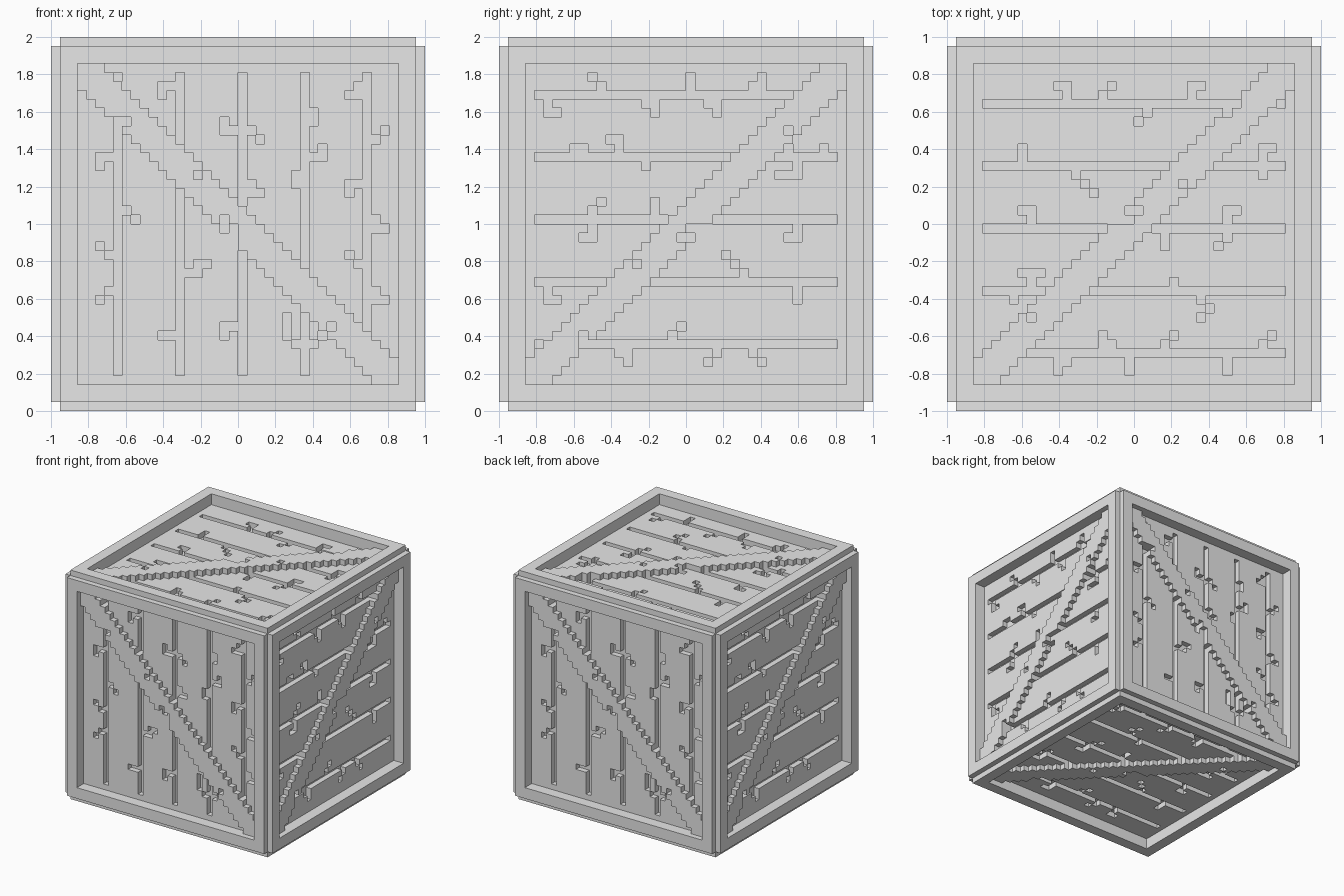
import bpy
import bmesh
from mathutils import Matrix, Vector

if "Cube" in bpy.data.objects:
    bpy.data.objects.remove(bpy.data.objects["Cube"], do_unlink=True)

U = 1 / 21             # one block of the crate
HALF, IN = 21, 18      # half size and half opening, in blocks
PLANK = 19             # distance of the planks from the centre
BRACE_UP, CRACK_DOWN = 1, 1

mat = bpy.data.materials.new("plain_grey")
mat.use_nodes = True
mat.diffuse_color = (0.8, 0.8, 0.8, 1)
mat.node_tree.nodes["Principled BSDF"].inputs["Base Color"].default_value = (0.8, 0.8, 0.8, 1)

# Compass steps laid out like the keys around S
STEP = {"Q": (-1, 1), "W": (0, 1), "E": (1, 1), "A": (-1, 0), "D": (1, 0),
        "Z": (-1, -1), "X": (0, -1), "C": (1, -1)}

# Plank gaps: position of each gap -> side cracks (place along gap -> walk)
UPRIGHT = {
    -14: {7: "AAX", 1: "DC", -4: "AQ", -8: "AZ"},
    -7: {15: "AAX", -6: "DDWD", -13: "AA"},
    0: {10: "AAW DC", 4: "DXD", -12: "AAX"},
    7: {11: "DW", 7: "DDW", 4: "AW", -14: "AQWW DEE"},
    14: {15: "AZD", 9: "DE", 4: "AAX", 0: "DXD", -5: "AQ", -8: "DXD"},
}
LEVEL = {
    14: {-10: "WQ", -16: "XXD", -5: "XDX", 0: "WW", 3: "XX", 2: "X", 8: "WW", 7: "W"},
    7: {-13: "WD", -8: "WWA", -5: "X", 12: "XXAA", 11: "WW", 15: "W"},
    0: {-11: "WE XXA", -4: "WW", 12: "XXA"},
    -7: {-16: "XXD", 6: "WQQ", 12: "XX"},
    -14: {-12: "WE", -2: "WE", -8: "XDX", 3: "XZ", 7: "XC"},
}
LID = {
    13: {-8: "WWA", -4: "WE", 6: "WWD", 1: "XZ"},
    6: {-13: "WW", -7: "XCC", 14: "WWD X"},
    -1: {-12: "WWA", 10: "WWD XZ", 3: "XX"},
    -8: {-12: "WWA WE", -14: "X", 4: "W", 7: "XCZ"},
    -15: {-4: "WW", -3: "W", 3: "WE", 14: "WE", -8: "XAX", -1: "XX", 10: "XX"},
}


def brace_cells(falling):
    """Stepped diagonal board, corner to corner."""
    span = range(-IN, IN)
    return {(i, j) for i in span for j in span
            if abs(i + j + 1 if falling else i - j) <= 2}


def crack_cells(gaps, upright):
    cells = set()
    for pos, sides in gaps.items():
        cells |= {(pos, k) if upright else (k, pos) for k in range(1 - IN, IN - 1)}
        for along, walks in sides.items():
            for walk in walks.split():
                i, j = (pos, along) if upright else (along, pos)
                for key in walk:
                    i, j = i + STEP[key][0], j + STEP[key][1]
                    cells.add((i, j))
    return cells


def finish(name, bm, matrix=Matrix()):
    me = bpy.data.meshes.new(name)
    bm.transform(matrix)
    bm.to_mesh(me)
    bm.free()
    me.materials.append(mat)
    ob = bpy.data.objects.new(name, me)
    ob.location.z = 1
    bpy.context.collection.objects.link(ob)


def push(bm, faces, amount):
    """Move a set of cells along the panel normal, leaving walls behind."""
    res = bmesh.ops.extrude_face_region(bm, geom=faces)
    verts = [g for g in res["geom"] if isinstance(g, bmesh.types.BMVert)]
    bmesh.ops.translate(bm, verts=verts, vec=(0, 0, amount))
    left = [f for f in faces if f.is_valid]
    bmesh.ops.delete(bm, geom=left, context="FACES")


def panel(name, u, v, gaps, upright, nicks, chips):
    """Planked side with a raised brace and sunken gaps."""
    brace = brace_cells(upright) - set(nicks) - set(chips)
    cracks = (crack_cells(gaps, upright) | set(nicks)) - brace - set(chips)
    bm = bmesh.new()
    span = range(-IN, IN + 1)
    grid = {(i, j): bm.verts.new((i, j, PLANK)) for i in span for j in span}
    raised, sunk = [], []
    for i in span[:-1]:
        for j in span[:-1]:
            f = bm.faces.new([grid[i, j], grid[i + 1, j],
                              grid[i + 1, j + 1], grid[i, j + 1]])
            if (i, j) in brace:
                raised.append(f)
            elif (i, j) in cracks:
                sunk.append(f)
    push(bm, raised, BRACE_UP)
    push(bm, sunk, -CRACK_DOWN)
    u, v = Vector(u), Vector(v)
    turn = Matrix((u, v, u.cross(v))).transposed().to_4x4()
    finish(name, bm, Matrix.Scale(U, 4) @ turn)


def beam(name, axis, a, b):
    """Edge rail with its outer corner notched."""
    bm = bmesh.new()
    edge = HALF - 1
    profile = [(IN, IN), (HALF, IN), (HALF, edge), (edge, edge), (edge, HALF), (IN, HALF)]
    verts = []
    for p, q in profile:
        co = [0, 0, 0]
        co[axis], co[axis - 2], co[axis - 1] = -edge, p * a, q * b
        verts.append(bm.verts.new(co))
    face = bm.faces.new(verts)
    res = bmesh.ops.extrude_face_region(bm, geom=[face], use_keep_orig=True)
    shift = Vector((0, 0, 0))
    shift[axis] = 2 * edge
    bmesh.ops.translate(bm, vec=shift, verts=[
        g for g in res["geom"] if isinstance(g, bmesh.types.BMVert)])
    bmesh.ops.recalc_face_normals(bm, faces=bm.faces[:])
    finish(name, bm, Matrix.Scale(U, 4))


# Frame rails along all twelve edges
for axis, label in enumerate(("cross", "depth", "upright")):
    for n, (a, b) in enumerate(((-1, -1), (1, -1), (1, 1), (-1, 1)), 1):
        beam(f"{label}_rail_{n}", axis, a, b)

# Sunken nicks and shallow chips in the edges of the braces
front_nicks = [(-5, 5), (-2, 0), (-2, -1), (-14, 11), (-13, 11), (10, -12)]
side_nicks = [(11, 10), (-6, -5), (0, -2), (-1, -2), (-12, -14), (-12, -13)]
lid_nicks = [(5, 4), (0, 1), (-1, 1), (-12, -11), (11, 13), (10, 12)]
front_chips = [(-1, -1), (-1, -2)]
side_chips = [(0, -1), (1, -1)]
lid_chips = [(-1, 0), (-2, 0)]

# Six planked panels
Z = (0, 0, 1)
for s, name in ((1, "front_panel"), (-1, "back_panel")):
    panel(name, (s, 0, 0), Z, UPRIGHT, True, front_nicks, front_chips)
for s, name in ((1, "left_panel"), (-1, "right_panel")):
    panel(name, (0, s, 0), Z, LEVEL, False, side_nicks, side_chips)
for s, name in ((1, "top_panel"), (-1, "bottom_panel")):
    panel(name, (1, 0, 0), (0, s, 0), LID, False, lid_nicks, lid_chips)
